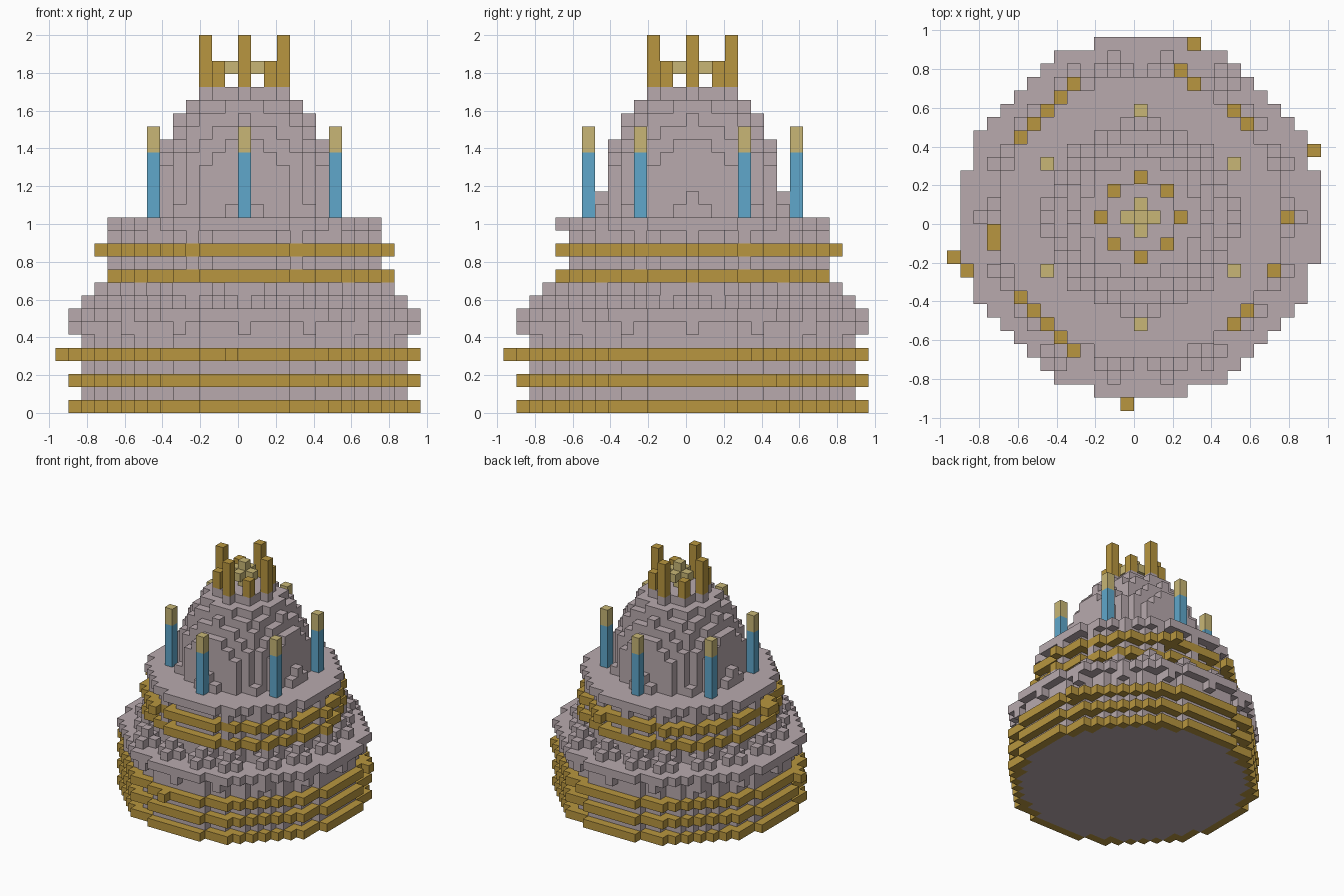
import bpy, bmesh, math

if "Cube" in bpy.data.objects:
    bpy.data.objects.remove(bpy.data.objects["Cube"])

S = 2 / 29            # block size; block (i, j, k) starts at (i, j, k) * S
parts = {}            # part name -> (material name, set of blocks)
taken = set()         # every block used so far


def add(name, mat, blocks):
    """Register the blocks of a part, skipping any that are already used."""
    blocks = set(blocks) - taken
    taken.update(blocks)
    parts.setdefault(name, (mat, set()))[1].update(blocks)


def disc(r, *levels):
    n = int(r) + 1
    return {(i, j, k) for i in range(-n, n + 1) for j in range(-n, n + 1)
            for k in levels if i * i + j * j <= r * r}


def ring(n, r):
    """Block positions spaced evenly around a circle."""
    return [(round(r * math.cos(2 * math.pi * t / n)),
             round(r * math.sin(2 * math.pi * t / n))) for t in range(n)]


def column(i, j, k0, k1):
    return {(i, j, k) for k in range(k0, k1)}


def ball(i, j, k):
    """Centre block with its six neighbours."""
    return {(i, j, k), (i + 1, j, k), (i - 1, j, k), (i, j + 1, k),
            (i, j - 1, k), (i, j, k + 1), (i, j, k - 1)}


# Lower tier, its frosting lid and drips
add("lower_tier", "frosting", disc(12.45, *range(0, 7)))
add("lower_frosting", "frosting", disc(13.45, 7))
for i, j in ring(16, 13):
    add("lower_drips", "frosting", column(i, j, 6, 7))

# Upper tier and its frosting lid
add("upper_tier", "frosting", disc(9.45, *range(8, 14)))
add("upper_frosting", "frosting", disc(10.45, 14))

# Gold bands around both tiers, with a few loose blocks that stick out
add("lower_gold_bands", "gold", disc(13.45, 0, 2, 4))
add("lower_gold_bands", "gold", {(-13, -4, 4), (-14, -3, 4), (13, 5, 4),
                                 (4, 13, 4), (-1, -14, 4)})
add("upper_gold_bands", "gold", disc(10.64, 10, 12))
add("upper_gold_bands", "gold", {(11, 0, 10), (11, 0, 12), (-11, -2, 12), (-11, -1, 12),
                                 (3, 11, 12), (4, 10, 12), (10, -4, 12)})
for s in (1, -1):
    add("upper_gold_bands", "gold", {(-5, 10 * s, 12), (-6, 9 * s, 12), (-9, 6 * s, 12)})

# Upper drips
for i, j in ring(16, 10):
    if (i, j) != (0, -10):
        add("upper_drips", "frosting", column(i, j, 11, 14))

# Frosting dollops on the ledge
for i, j in ring(18, 11):
    add("dollops", "frosting", ball(i, j, 8))

# Domed top
for d in range(10):
    add("dome", "frosting", disc(7.1 * math.sqrt(1 - d * d / 100), 15 + d))

# Six candles
for i, j in [(0, 8), (0, -8), (7, 4), (7, -4), (-7, 4), (-7, -4)]:
    add("candles", "candle blue", column(i, j, 15, 20))
    add("candle_tips", "pale yellow", column(i, j, 20, 22))

# Crown with four tall and four short points around a centre ball
for a, b in [(1, 0), (-1, 0), (0, 1), (0, -1)]:
    add("crown", "gold", column(3 * a, 3 * b, 25, 29))
    add("crown", "gold", column(2 * (a - b), 2 * (a + b), 25, 27))
add("crown_ball", "pale yellow", ball(0, 0, 26))

# Materials
colours = {"frosting": (0.48, 0.40, 0.42), "gold": (0.48, 0.305, 0.05),
           "pale yellow": (0.58, 0.47, 0.18), "candle blue": (0.115, 0.39, 0.60)}
mats = {}
for name, c in colours.items():
    mats[name] = bpy.data.materials.new(name)
    mats[name].diffuse_color = (*c, 1)

# Turn the blocks into meshes, keeping only exposed faces
for name, (mat, blocks) in parts.items():
    bm = bmesh.new()
    verts = {}

    def vert(p):
        if p not in verts:
            verts[p] = bm.verts.new([c * S for c in p])
        return verts[p]

    for b in sorted(blocks):
        for axis in range(3):
            u, v = (axis + 1) % 3, (axis + 2) % 3
            for side in (0, 1):
                n = list(b)
                n[axis] += 2 * side - 1
                if tuple(n) in taken:
                    continue
                quad = []
                for du, dv in [(0, 0), (1, 0), (1, 1), (0, 1)]:
                    p = list(b)
                    p[axis] += side
                    p[u] += du
                    p[v] += dv
                    quad.append(vert(tuple(p)))
                bm.faces.new(quad if side else quad[::-1])
    mesh = bpy.data.meshes.new(name)
    bm.to_mesh(mesh)
    bm.free()
    mesh.materials.append(mats[mat])
    bpy.context.collection.objects.link(bpy.data.objects.new(name, mesh))

for m in bpy.data.materials:
    if m.users and not m.is_grease_pencil:
        m.use_nodes = True
        m.node_tree.nodes["Principled BSDF"].inputs["Base Color"].default_value = m.diffuse_color
